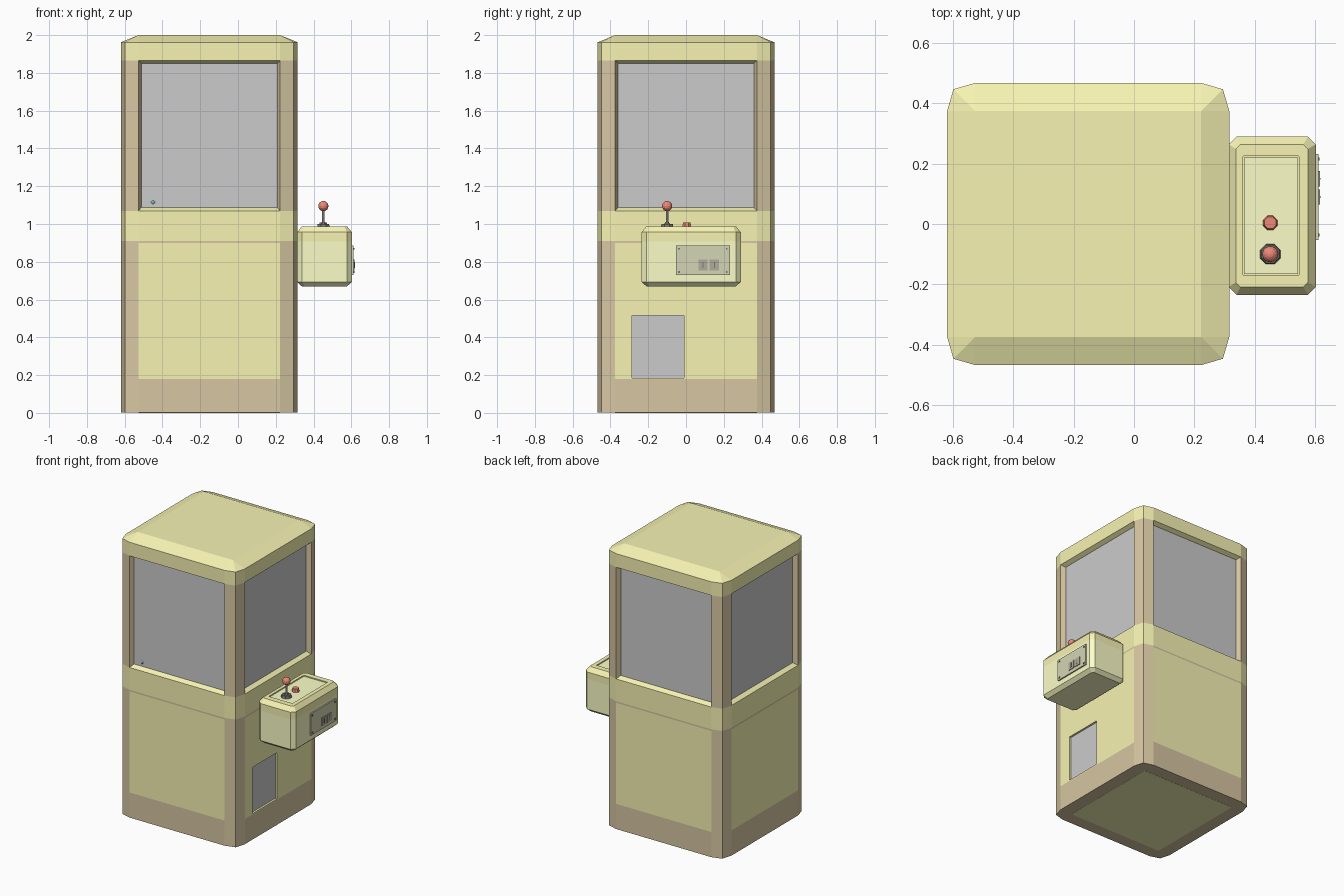
import bpy, bmesh, math
from mathutils import Matrix

if "Cube" in bpy.data.objects:
    bpy.data.objects.remove(bpy.data.objects["Cube"])

CX = -0.152          # cabinet centre in x
H, F, C = 0.468, 0.375, 0.447   # cabinet half width, flat half width, corner point


def material(name, rgb):
    m = bpy.data.materials.new(name)
    m.diffuse_color = (*rgb, 1)
    m.use_nodes = True
    m.node_tree.nodes["Principled BSDF"].inputs["Base Color"].default_value = m.diffuse_color
    return m


YELLOW = material("yellow_paint", (0.93, 0.90, 0.45))
LIGHT = material("pale_yellow", (0.98, 1.0, 0.58))
BROWN = material("brown_trim", (0.68, 0.57, 0.36))
OLIVE = material("olive_plate", (0.66, 0.66, 0.46))
DARK = material("dark_metal", (0.2, 0.19, 0.17))
SLOT = material("slot_grey", (0.42, 0.42, 0.32))
RED = material("red_plastic", (0.85, 0.25, 0.18))
BLUE = material("blue_toy", (0.45, 0.75, 0.95))


def finish(name, bm, mat=None):
    bmesh.ops.remove_doubles(bm, verts=bm.verts, dist=1e-5)
    bmesh.ops.recalc_face_normals(bm, faces=bm.faces)
    me = bpy.data.meshes.new(name)
    bm.to_mesh(me)
    bm.free()
    ob = bpy.data.objects.new(name, me)
    bpy.context.collection.objects.link(ob)
    if mat:
        me.materials.append(mat)
    return ob


def loft(name, rings, mat=None):
    """Skin a stack of (z, outline) rings and cap both ends."""
    bm = bmesh.new()
    rows = [[bm.verts.new((x, y, z)) for x, y in pts] for z, pts in rings]
    n = len(rows[0])
    for a, b in zip(rows, rows[1:]):
        for i in range(n):
            j = (i + 1) % n
            bm.faces.new((a[i], a[j], b[j], b[i]))
    bm.faces.new(rows[0][::-1])
    bm.faces.new(rows[-1])
    return finish(name, bm, mat)


def box(name, x, y, z, mat=None):
    pts = [(x[0], y[0]), (x[1], y[0]), (x[1], y[1]), (x[0], y[1])]
    return loft(name, [(z[0], pts), (z[1], pts)], mat)


def turned(name, x, y, z, r, mat, sides=8):
    """Upright cylinder from z[0] to z[1] with a tapered top radius r[1]."""
    def ring(rad):
        return [(x + rad * math.cos(math.tau * (i + .5) / sides),
                 y + rad * math.sin(math.tau * (i + .5) / sides)) for i in range(sides)]
    return loft(name, [(z[0], ring(r[0])), (z[1], ring(r[1]))], mat)


def ball(name, loc, r, mat, seg=12):
    bm = bmesh.new()
    bmesh.ops.create_uvsphere(bm, u_segments=seg, v_segments=seg // 2 + 2, radius=r,
                              matrix=Matrix.Translation(loc))
    return finish(name, bm, mat)


def turn(pts, k):
    """Rotate an outline by k quarter turns and move it to the cabinet centre."""
    for _ in range(k):
        pts = [(-y, x) for x, y in pts]
    return [(CX + x, y) for x, y in pts]


def outline(h=H, f=F, c=C):
    """Square cabinet outline with two-facet corners."""
    return [p for k in range(4) for p in turn([(h, f), (c, c), (f, h)], k)]


# Lower cabinet
full = outline()
square = outline(F, F, F)
loft("floor_plate", [(0, square), (0.05, square)], YELLOW)
loft("base_plinth", [(0.001, full), (0.18, full)], BROWN)
cross = outline(H, F, F)
body = loft("lower_panels", [(0.18, cross), (0.9, cross)], YELLOW)

# Prize hatch recess in the right side
cutter = box("hatch_cutter", (0.294, 0.4), (-0.287, -0.01), (0.186, 0.515))
cutter.hide_render = True
mod = body.modifiers.new("hatch", 'BOOLEAN')
mod.object, mod.operation, mod.solver = cutter, 'DIFFERENCE', 'EXACT'
bpy.context.view_layer.objects.active = body
bpy.ops.object.modifier_apply(modifier="hatch")
bpy.data.objects.remove(cutter)
box("prize_hatch", (0.29, 0.302), (-0.287, -0.01), (0.186, 0.515))

# Corner posts, the upper ones including the sloped window jambs
D, G = H - 0.03, 0.36
for k, side in enumerate(("back_right", "back_left", "front_left", "front_right")):
    low = turn([(F, F), (H, F), (C, C), (F, H)], k)
    high = turn([(G, G), (D, G), (H, F), (C, C), (F, H), (G, D)], k)
    loft("lower_post_" + side, [(0.18, low), (0.9, low)], BROWN)
    loft("upper_post_" + side, [(1.07, high), (1.865, high)], BROWN)

# Middle band with sill, roof with window header, glass case
inset = outline(D, G, 0.425)
loft("seam_strip", [(0.9, full), (0.911, full)], BROWN)
loft("middle_band", [(0.911, full), (1.07, full), (1.087, inset)], YELLOW)
loft("roof", [(1.85, inset), (1.865, full), (1.962, full), (2.0, square)], YELLOW)
box("glass_case", (CX - D + .001, CX + D - .001), (-D + .001, D - .001), (1.08, 1.86))
ball("toy_tip", (-0.45, -0.435, 1.115), 0.011, BLUE, 8)


# Control box
def chamfered(x0, x1, y0, y1, c):
    return [(x0 + c, y0), (x1 - c, y0), (x1, y0 + c), (x1, y1 - c),
            (x1 - c, y1), (x0 + c, y1), (x0, y1 - c), (x0, y0 + c)]


wide = chamfered(0.314, 0.603, -0.235, 0.29, 0.026)
tight = chamfered(0.338, 0.577, -0.209, 0.264, 0.015)
panel = chamfered(0.361, 0.548, -0.17, 0.225, 0.002)
loft("control_box", [(0.67, tight), (0.693, wide), (0.907, wide)], LIGHT)
loft("control_lid", [(0.907, wide), (0.957, wide), (0.988, tight),
                     (0.988, panel), (0.978, panel)], YELLOW)
box("control_panel", (0.365, 0.544), (-0.166, 0.221), (0.97, 0.983), LIGHT)

# Joystick and button
SX, SY = 0.452, -0.1
turned("stick_base", SX, SY, (0.98, 1.0), (0.037, 0.032), DARK)
turned("stick_collar", SX, SY, (0.998, 1.01), (0.018, 0.01), DARK)
turned("stick_shaft", SX, SY, (1.0, 1.08), (0.007, 0.007), None)
ball("stick_knob", (SX, SY, 1.095), 0.027, RED)
turned("button", SX, 0.004, (0.98, 1.007), (0.026, 0.021), RED)

# Coin plate with screws and two slots
box("coin_plate", (0.6, 0.612), (-0.053, 0.232), (0.73, 0.885), OLIVE)
for i, y in enumerate((-0.037, 0.216)):
    for j, z in enumerate((0.746, 0.869)):
        box(f"plate_screw_{i}{j}", (0.61, 0.616), (y - .005, y + .005), (z - .005, z + .005), DARK)
for i, y in enumerate((0.09, 0.15)):
    box(f"coin_slot_frame_{i}", (0.61, 0.617), (y - .025, y + .025), (0.755, 0.812), SLOT)
    box(f"coin_slot_{i}", (0.61, 0.619), (y - .003, y + .003), (0.768, 0.8), DARK)
